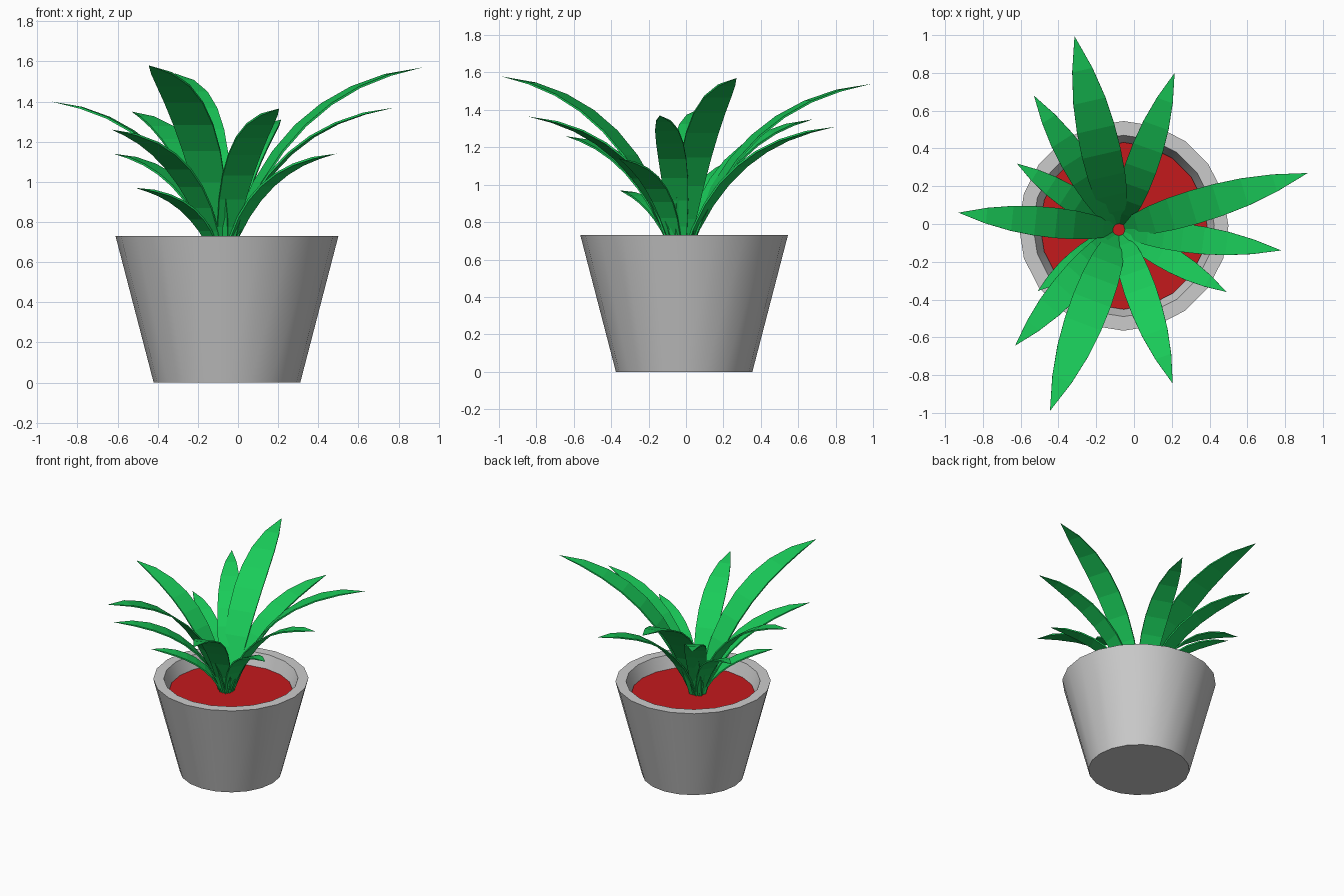
import bpy, bmesh, math
from mathutils import Vector

if "Cube" in bpy.data.objects:
    bpy.data.objects.remove(bpy.data.objects["Cube"])

CX, CY = -0.055, -0.01      # pot axis
SIDES = 20


def material(name, rgb):
    m = bpy.data.materials.new(name)
    m.diffuse_color = (*rgb, 1)
    m.use_nodes = True
    m.node_tree.nodes["Principled BSDF"].inputs["Base Color"].default_value = m.diffuse_color
    return m


def make_object(name, verts, faces, mat=None, smooth=None):
    me = bpy.data.meshes.new(name)
    me.from_pydata(verts, [], faces)
    bm = bmesh.new()
    bm.from_mesh(me)
    bmesh.ops.remove_doubles(bm, verts=bm.verts, dist=1e-5)
    bmesh.ops.recalc_face_normals(bm, faces=bm.faces)
    bm.to_mesh(me)
    bm.free()
    ob = bpy.data.objects.new(name, me)
    bpy.context.collection.objects.link(ob)
    if mat:
        me.materials.append(mat)
    if smooth:
        bpy.ops.object.select_all(action='DESELECT')
        ob.select_set(True)
        bpy.context.view_layer.objects.active = ob
        bpy.ops.object.shade_smooth_by_angle(angle=math.radians(smooth))
    return ob


def lathe(name, profile, mat=None):
    """Spin (radius, z) rings round the pot axis and cap both ends."""
    verts = [(CX + r * math.cos(2 * math.pi * k / SIDES),
              CY + r * math.sin(2 * math.pi * k / SIDES), z)
             for r, z in profile for k in range(SIDES)]
    faces = [(i * SIDES + k, i * SIDES + (k + 1) % SIDES,
              (i + 1) * SIDES + (k + 1) % SIDES, (i + 1) * SIDES + k)
             for i in range(len(profile) - 1) for k in range(SIDES)]
    last = (len(profile) - 1) * SIDES
    faces += [tuple(range(SIDES)), tuple(range(last, last + SIDES))]
    return make_object(name, verts, faces, mat, 30)


red = material("soil_red", (0.55, 0.01, 0.012))
green = material("leaf_green", (0.01, 0.6, 0.1))

# Tapered pot with a thick rim and a recessed inside
lathe("pot", [(0.365, 0), (0.555, 0.73), (0.48, 0.73), (0.43, 0.59)])

# Soil disc
lathe("soil", [(0.43, 0.6), (0.442, 0.635)], red)

# Leaves: tip x, y, z and greatest width
LEAVES = [
    (0.92, 0.27, 1.57, 0.18), (0.78, -0.14, 1.37, 0.15),
    (0.49, -0.36, 1.14, 0.13), (0.205, -0.845, 1.365, 0.17),
    (-0.445, -0.99, 1.58, 0.21), (-0.63, -0.645, 1.26, 0.16),
    (-0.51, -0.355, 0.97, 0.12), (-0.93, 0.06, 1.40, 0.16),
    (-0.62, 0.32, 1.14, 0.13), (-0.53, 0.68, 1.35, 0.16),
    (-0.315, 0.995, 1.54, 0.21), (0.215, 0.80, 1.31, 0.17),
]
WIDTHS = [0.42, 0.64, 0.83, 0.95, 1.0, 0.97, 0.83, 0.52, 0.0]
ROOT = Vector((-0.08, -0.03, 0.62))


def leaf(name, tip, width):
    """Arching strip that starts steep at the root and flattens at its tip."""
    tip = Vector(tip)
    out = Vector((tip.x - ROOT.x, tip.y - ROOT.y, 0))
    d = out.normalized()
    side = Vector((-d.y, d.x, 0))
    p0 = ROOT + d * 0.03
    p1 = ROOT + out * 0.27 + Vector((0, 0, 0.89 * (tip.z - ROOT.z)))
    n = len(WIDTHS) - 1
    verts = []
    for i, w in enumerate(WIDTHS):
        t = i / n
        p = p0 * (1 - t) ** 2 + p1 * (2 * t * (1 - t)) + tip * t * t
        tangent = ((p1 - p0) * (1 - t) + (tip - p1) * t).normalized()
        up = tangent.cross(side)
        half = 0.5 * w * width
        thick = 0.005 * min(1, 2 * w)
        for s, u in ((-1, -1), (1, -1), (1, 1), (-1, 1)):
            verts.append(p + side * half * s + up * thick * u)
    faces = [(4 * i + k, 4 * i + (k + 1) % 4,
              4 * i + 4 + (k + 1) % 4, 4 * i + 4 + k)
             for i in range(n) for k in range(4)]
    faces.append((0, 1, 2, 3))
    make_object(name, verts, faces, green)


for i, (x, y, z, w) in enumerate(LEAVES):
    leaf(f"leaf_{i + 1}", (x, y, z), w)
